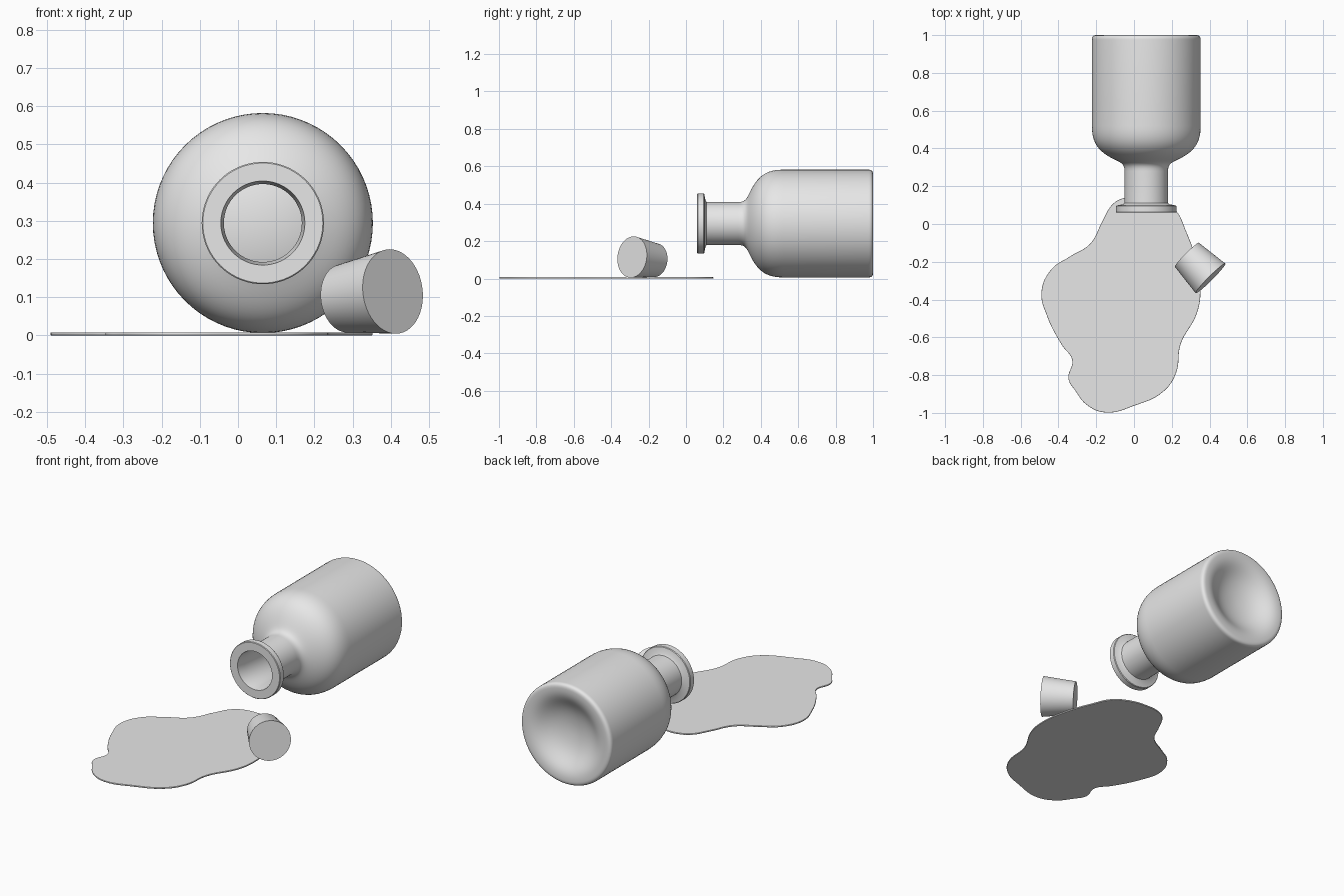
import bpy
import bmesh
import math
from mathutils import Matrix, Vector
from mathutils.geometry import interpolate_bezier

cube = bpy.data.objects.get("Cube")
if cube:
    bpy.data.objects.remove(cube, do_unlink=True)

grey = bpy.data.materials.new("light_grey")
grey.use_nodes = True
grey.diffuse_color = (0.8, 0.8, 0.8, 1)
grey.node_tree.nodes["Principled BSDF"].inputs["Base Color"].default_value = (0.8, 0.8, 0.8, 1)


def finish(obj, angle=35):
    """Give the part its material and smooth shading with sharp edges."""
    obj.data.materials.clear()
    obj.data.materials.append(grey)
    bpy.ops.object.select_all(action='DESELECT')
    obj.select_set(True)
    bpy.context.view_layer.objects.active = obj
    bpy.ops.object.shade_smooth_by_angle(angle=math.radians(angle))


def lathe(name, profile, base, axis, steps=72):
    """Spin (distance along axis, radius) points around an axis."""
    bm = bmesh.new()
    verts = [bm.verts.new((r, 0, d)) for d, r in profile]
    edges = [bm.edges.new(pair) for pair in zip(verts, verts[1:])]
    bmesh.ops.spin(bm, geom=verts + edges, cent=(0, 0, 0), axis=(0, 0, 1),
                   angle=math.tau, steps=steps, use_merge=True)
    bmesh.ops.remove_doubles(bm, verts=bm.verts[:], dist=0.0002)
    bmesh.ops.recalc_face_normals(bm, faces=bm.faces[:])
    turn = Vector((0, 0, 1)).rotation_difference(Vector(axis)).to_matrix().to_4x4()
    bm.transform(Matrix.Translation(base) @ turn)
    mesh = bpy.data.meshes.new(name)
    bm.to_mesh(mesh)
    bm.free()
    obj = bpy.data.objects.new(name, mesh)
    bpy.context.collection.objects.link(obj)
    finish(obj)
    return obj


def arc(a, b, c, d, count=9):
    """Points of one Bezier span in the profile plane."""
    points = interpolate_bezier(*[Vector((*p, 0)) for p in (a, b, c, d)], count)
    return [(p.x, p.y) for p in points]


# Bottle: lip, neck, shoulder, body and dimpled base, then the inner wall
lip = [(0.06, 0.11), (0.06, 0.157), (0.063, 0.16), (0.094, 0.16),
       (0.098, 0.157), (0.104, 0.125), (0.11, 0.115)]
neck = arc((0.28, 0.115), (0.32, 0.115), (0.325, 0.135), (0.345, 0.175))
shoulder = arc((0.345, 0.175), (0.385, 0.255), (0.43, 0.288), (0.52, 0.288), 14)
rim = arc((0.975, 0.288), (0.993, 0.288), (1.0, 0.28), (1.0, 0.262))
dimple = arc((1.0, 0.262), (1.0, 0.17), (0.925, 0.17), (0.92, 0), 16)
inside = [(0.9, 0), (0.91, 0.13), (0.965, 0.22), (0.97, 0.265), (0.52, 0.27)]
inner_shoulder = arc((0.52, 0.27), (0.44, 0.27), (0.4, 0.24), (0.36, 0.165), 12)
inner_neck = [(0.32, 0.112), (0.28, 0.102), (0.11, 0.102), (0.06, 0.11)]
lathe("bottle", lip + neck + shoulder + rim + dimple + inside + inner_shoulder + inner_neck,
      (0.065, 0, 0.294), (0, 1, 0))

# Stopper: tapered plug lying on its side
small_end = Vector((0.28, -0.163, 0.097))
large_end = Vector((0.405, -0.288, 0.115))
length = (large_end - small_end).length
lathe("stopper", [(0, 0), (0, 0.09), (length, 0.111), (length, 0)],
      small_end, large_end - small_end, 48)

# Puddle: smooth closed outline, filled and given a thin rounded edge
outline = [(-0.05, 0.137), (-0.11, 0.105), (-0.165, 0.015), (-0.23, -0.105),
           (-0.34, -0.175), (-0.435, -0.24), (-0.488, -0.36), (-0.455, -0.495),
           (-0.38, -0.64), (-0.325, -0.72), (-0.345, -0.82), (-0.31, -0.88),
           (-0.25, -0.955), (-0.15, -0.996), (0, -0.96), (0.155, -0.885),
           (0.22, -0.79), (0.245, -0.635), (0.33, -0.475), (0.35, -0.36),
           (0.325, -0.185), (0.27, -0.03), (0.22, 0.07), (0.12, 0.13), (0.03, 0.143)]
curve = bpy.data.curves.new("puddle", 'CURVE')
curve.dimensions = '2D'
curve.fill_mode = 'BOTH'
curve.extrude = 0.002
curve.bevel_depth = 0.002
curve.bevel_resolution = 2
curve.resolution_u = 6
spline = curve.splines.new('BEZIER')
spline.bezier_points.add(len(outline) - 1)
spline.use_cyclic_u = True
for point, (x, y) in zip(spline.bezier_points, outline):
    point.co = (x, y, 0)
    point.handle_left_type = point.handle_right_type = 'AUTO'
puddle = bpy.data.objects.new("puddle", curve)
puddle.location.z = 0.004
bpy.context.collection.objects.link(puddle)
bpy.context.view_layer.objects.active = puddle
bpy.ops.object.select_all(action='DESELECT')
puddle.select_set(True)
bpy.ops.object.convert(target='MESH')
finish(bpy.context.object)
